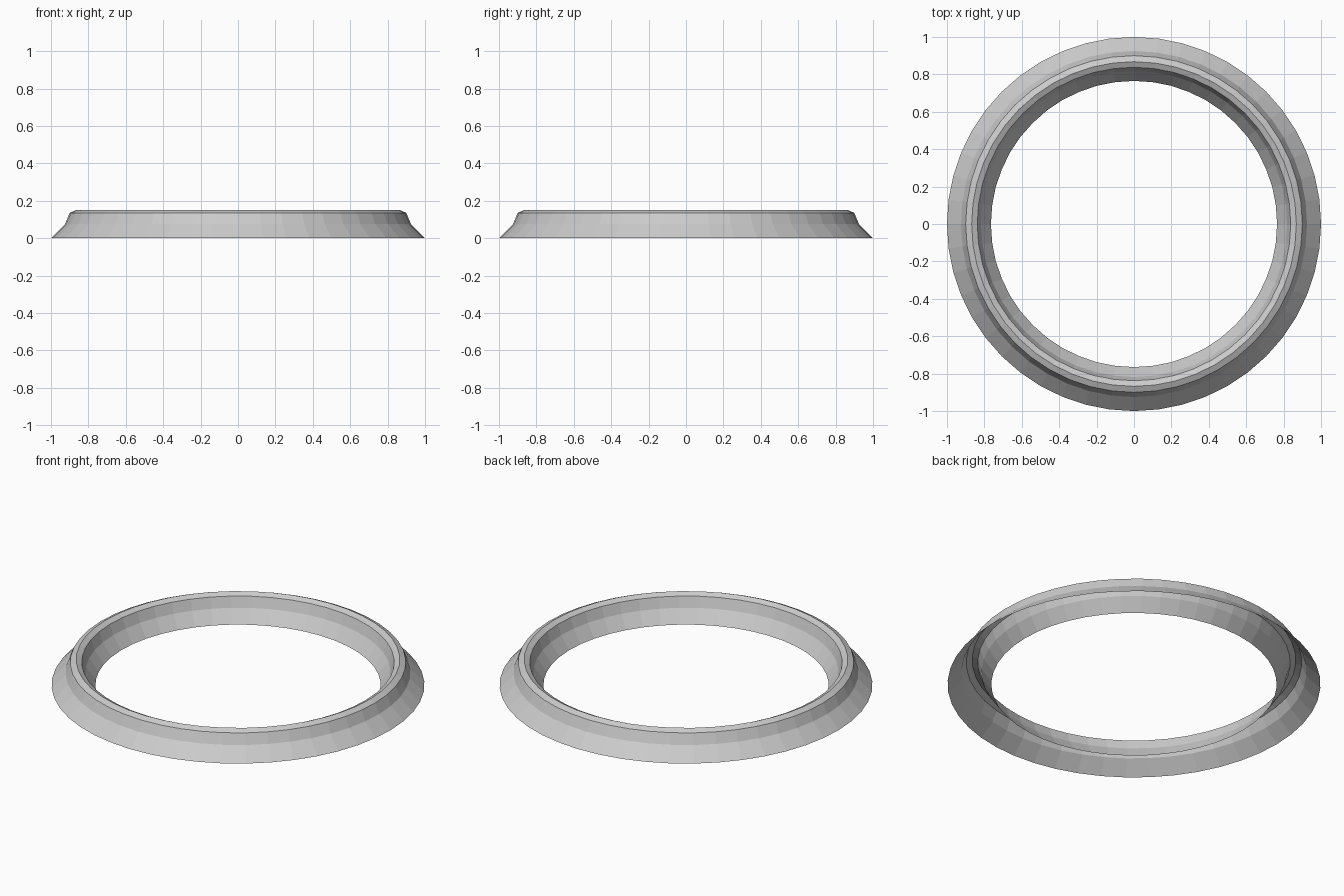
import bpy, bmesh, math

if "Cube" in bpy.data.objects:
    bpy.data.objects.remove(bpy.data.objects["Cube"])

SEGMENTS = 48

# Cross-section (radius, height): outer skirt, rounded crest, inner wall; open underneath
PROFILE = [(1.0, 0.0), (0.925, 0.075), (0.90, 0.135), (0.868, 0.15),
           (0.838, 0.135), (0.818, 0.075), (0.765, 0.0)]


def lathe(name, profile, segments):
    """Revolve an open profile around z with flat faces."""
    bm = bmesh.new()
    rings = []
    for r, z in profile:
        rings.append([bm.verts.new((r * math.cos(2 * math.pi * i / segments),
                                    r * math.sin(2 * math.pi * i / segments), z))
                      for i in range(segments)])
    for a, b in zip(rings, rings[1:]):
        for i in range(segments):
            j = (i + 1) % segments
            bm.faces.new((a[i], a[j], b[j], b[i]))
    mesh = bpy.data.meshes.new(name)
    bm.to_mesh(mesh)
    bm.free()
    obj = bpy.data.objects.new(name, mesh)
    bpy.context.collection.objects.link(obj)
    return obj


# Ring trim
lathe("trim_ring", PROFILE, SEGMENTS)
